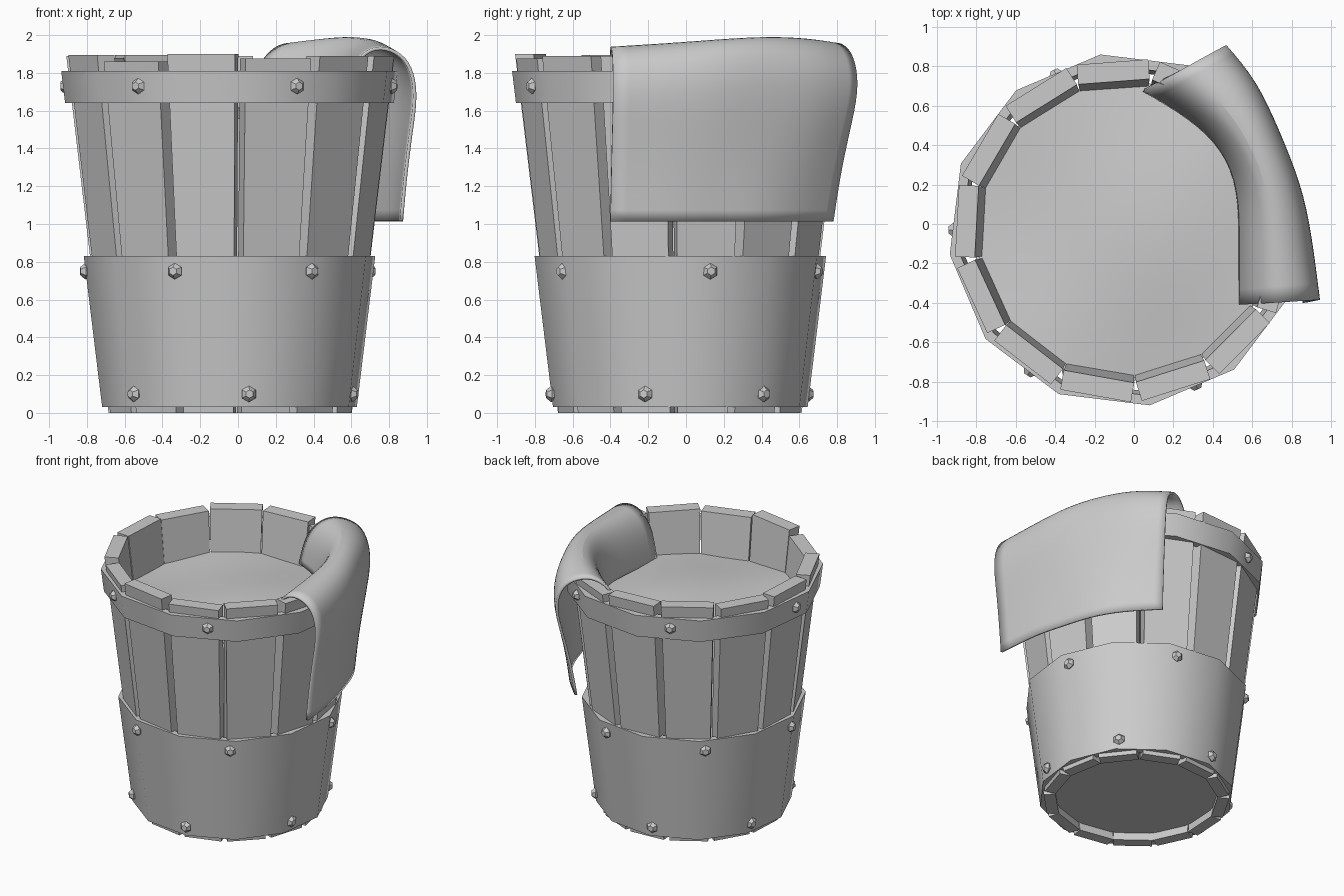
import bpy, bmesh, math, random
from mathutils import Vector, Matrix

if "Cube" in bpy.data.objects:
    bpy.data.objects.remove(bpy.data.objects["Cube"])

random.seed(4)
CX, CY = -0.045, -0.03          # bucket axis


def make(name, verts, faces, smooth=None):
    me = bpy.data.meshes.new(name)
    me.from_pydata([tuple(v) for v in verts], [], faces)
    bm = bmesh.new()
    bm.from_mesh(me)
    bmesh.ops.recalc_face_normals(bm, faces=bm.faces)
    bm.to_mesh(me)
    bm.free()
    ob = bpy.data.objects.new(name, me)
    bpy.context.collection.objects.link(ob)
    if smooth:
        bpy.ops.object.select_all(action='DESELECT')
        bpy.context.view_layer.objects.active = ob
        ob.select_set(True)
        bpy.ops.object.shade_smooth_by_angle(angle=math.radians(smooth))
    return ob


def polar(r, deg, z):
    a = math.radians(deg)
    return Vector((CX + r * math.cos(a), CY + r * math.sin(a), z))


# Staves: thirteen tapered boards leaning outwards
STEP = 360 / 13
TOPS = [1.875, 1.89, 1.89, 1.885, 1.89, 1.87, 1.89, 1.895, 1.88, 1.89, 1.895, 1.86, 1.9]


def stave_r(z):
    return 0.634 + 0.117 * z


for i in range(13):
    mid = -86 + STEP * (i + 0.5) + random.uniform(-0.4, 0.4)
    a = math.radians(mid)
    out = Vector((math.cos(a), math.sin(a), 0))
    side = Vector((-out.y, out.x, 0))
    vs = []
    for z, half, thick in ((0.0, 0.134, 0.083), (TOPS[i], 0.182, 0.1)):
        for depth, s in ((0, -1), (0, 1), (-thick, 1), (-thick, -1)):
            vs.append(Vector((CX, CY, z)) + out * (stave_r(z) + depth) + side * half * s)
    make(f"stave_{i + 1}", vs, [(0, 1, 2, 3), (4, 5, 6, 7), (0, 1, 5, 4),
                                (1, 2, 6, 5), (2, 3, 7, 6), (3, 0, 4, 7)])


# Bands: twelve-sided hoops
def band_r(z):
    return 0.677 + 0.123 * z


def band(name, z0, z1):
    ring = [(band_r(z0), z0), (band_r(z1), z1),
            (band_r(z1) - 0.05, z1), (band_r(z0) - 0.05, z0)]
    vs = [polar(r, -82 + 30 * k, z) for k in range(12) for r, z in ring]
    fs = [(4 * k + j, 4 * k + (j + 1) % 4,
           4 * ((k + 1) % 12) + (j + 1) % 4, 4 * ((k + 1) % 12) + j)
          for k in range(12) for j in range(4)]
    make(name, vs, fs, 40)


band("lower_band", 0.03, 0.83)
band("upper_band", 1.64, 1.81)


# Bolts: faceted hexagonal studs on the bands
def bolt(name, deg, z):
    off = (deg + 82 + 15) % 30 - 15           # distance from nearest hoop corner
    r = band_r(z) * math.cos(math.radians(15)) / math.cos(math.radians(15 - abs(off)))
    a = math.radians(deg)
    m = (Matrix.Translation(polar(r, deg, z)) @ Matrix.Rotation(a, 4, 'Z')
         @ Matrix.Rotation(math.pi / 2, 4, 'Y'))
    vs = [m @ Vector((q * math.cos(k * math.pi / 3), q * math.sin(k * math.pi / 3), h))
          for q, h in ((0.03, -0.02), (0.043, 0.004), (0.022, 0.03)) for k in range(6)]
    fs = [tuple(range(6)), tuple(range(12, 18))]
    fs += [(6 * j + k, 6 * j + (k + 1) % 6, 6 * j + 6 + (k + 1) % 6, 6 * j + 6 + k)
           for j in range(2) for k in range(6)]
    make(name, vs, fs)


for row, z, angles in (("rim", 1.73, (-65.5, -5, 55, 114, 180, 236)),
                       ("middle", 0.75, (-112, -55, 12, 72, 131, 187)),
                       ("base", 0.10, (-138, -81.5, -16, 40, 100, 161))):
    for i, deg in enumerate(angles):
        bolt(f"{row}_bolt_{i + 1}", deg, z)


# Contents surface (gently uneven) and floor
def disc(name, radius, z, wave, rings=8, seg=39):
    def pt(r, d):
        p = polar(r, d, z)
        p.z += wave * (math.sin(4 * p.x + 1) * math.cos(3.5 * p.y) - 0.8 * (r / radius) ** 2)
        return p
    vs = [pt(0, 0)] + [pt(radius * j / rings, 360 * k / seg)
                       for j in range(1, rings + 1) for k in range(seg)]
    fs = [(0, 1 + k, 1 + (k + 1) % seg) for k in range(seg)]
    fs += [(1 + j * seg + k, 1 + j * seg + (k + 1) % seg,
            1 + (j + 1) * seg + (k + 1) % seg, 1 + (j + 1) * seg + k)
           for j in range(rings - 1) for k in range(seg)]
    make(name, vs, fs, 60)


disc("contents", 0.755, 1.595, 0.025)
disc("floor", 0.57, 0.06, 0.0)

# Cloth draped over the rim: inner point, outer point, hem point, crest height
STATIONS = [
    ((0.54, -0.41), (0.945, -0.385), (0.865, -0.40), 1.945),
    ((0.54, -0.10), (0.90, -0.04), (0.84, -0.06), 1.965),
    ((0.54, 0.17), (0.85, 0.20), (0.765, 0.18), 1.985),
    ((0.46, 0.38), (0.735, 0.48), (0.71, 0.38), 2.0),
    ((0.29, 0.54), (0.62, 0.74), (0.58, 0.59), 1.99),
    ((0.05, 0.68), (0.475, 0.91), (0.39, 0.775), 1.965),
]
OVER = [(0, -0.38), (0.06, -0.22), (0.2, -0.08), (0.45, 0), (0.75, -0.03), (0.93, -0.11), (1, -0.26)]
HANG = [(0.35, 1.5), (0.75, 1.25), (1, 1.015)]
vs = []
for p, q, h, top in STATIONS:
    p, q, h = Vector(p), Vector(q), Vector(h)
    vs += [(*p.lerp(q, t), top + dz) for t, dz in OVER]
    vs += [(*q.lerp(h, t), z) for t, z in HANG]
n = len(OVER) + len(HANG)
fs = [(i * n + j, i * n + j + 1, (i + 1) * n + j + 1, (i + 1) * n + j)
      for i in range(len(STATIONS) - 1) for j in range(n - 1)]
cloth = make("cloth", vs, fs, 60)
sub = cloth.modifiers.new("soften", 'SUBSURF')
sub.levels = sub.render_levels = 2
sub.boundary_smooth = 'PRESERVE_CORNERS'
sol = cloth.modifiers.new("thickness", 'SOLIDIFY')
sol.thickness = 0.018
sol.offset = 0
